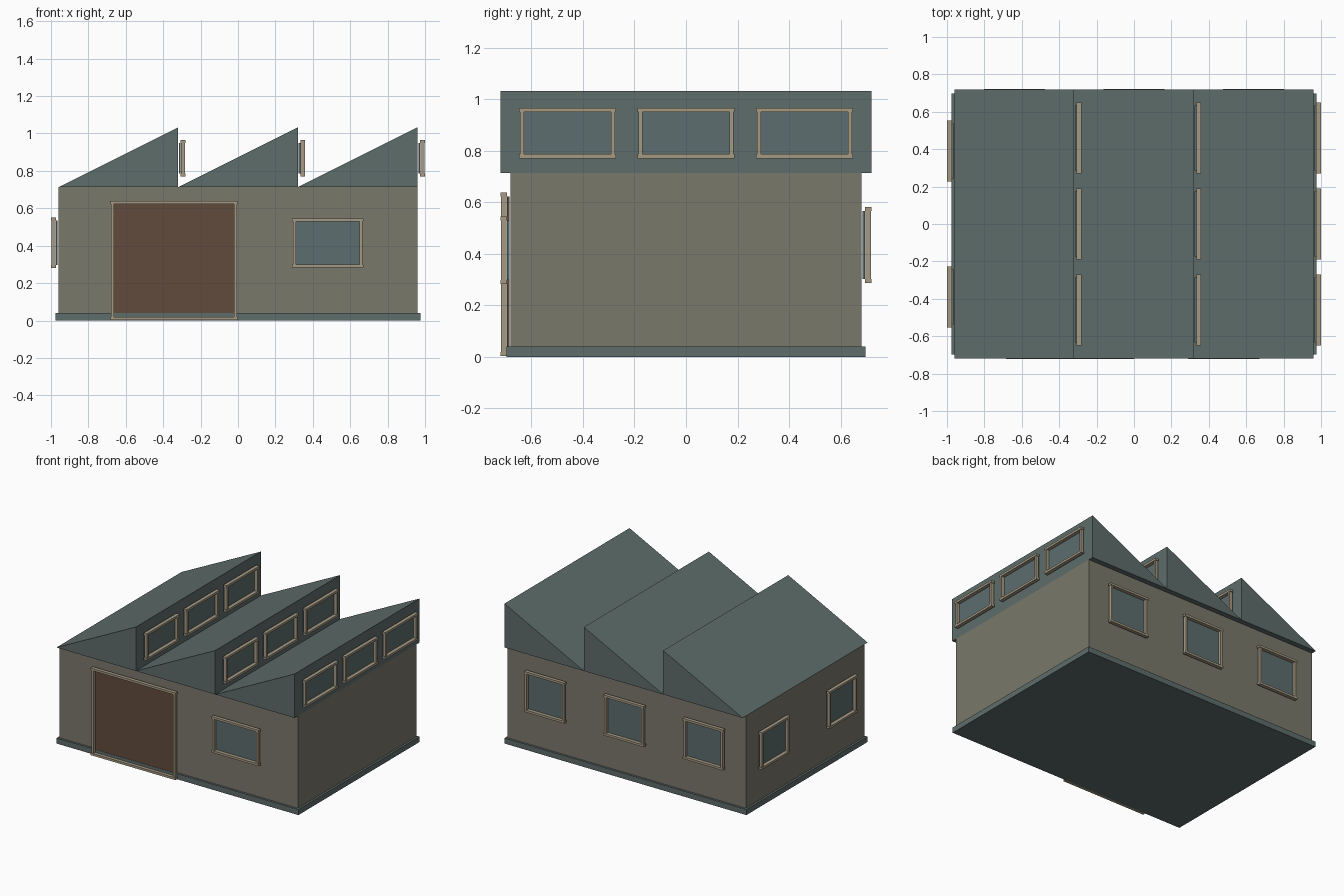
import bpy, bmesh, math
from mathutils import Matrix, Vector

if "Cube" in bpy.data.objects:
    bpy.data.objects.remove(bpy.data.objects["Cube"])


def material(name, rgb):
    lin = [((c / 255 + 0.055) / 1.055) ** 2.4 for c in rgb]
    m = bpy.data.materials.new(name)
    m.diffuse_color = (*lin, 1)
    m.use_nodes = True
    m.node_tree.nodes["Principled BSDF"].inputs["Base Color"].default_value = m.diffuse_color
    return m


WALL = material("wall_stone", (122, 120, 107))
ROOF = material("roof_slate", (94, 109, 107))
GLASS = material("window_glass", (92, 109, 110))
TRIM = material("trim_beige", (165, 154, 132))
DOOR = material("door_brown", (98, 75, 60))


def finish(name, bm, mat, matrix=Matrix()):
    bmesh.ops.recalc_face_normals(bm, faces=bm.faces[:])
    mesh = bpy.data.meshes.new(name)
    bm.to_mesh(mesh)
    bm.free()
    mesh.materials.append(mat)
    ob = bpy.data.objects.new(name, mesh)
    ob.matrix_world = matrix
    bpy.context.collection.objects.link(ob)
    return ob


def add_box(bm, x0, x1, y0, y1, z0, z1):
    m = Matrix.Translation(((x0 + x1) / 2, (y0 + y1) / 2, (z0 + z1) / 2)) \
        @ Matrix.Diagonal((x1 - x0, y1 - y0, z1 - z0, 1))
    bmesh.ops.create_cube(bm, size=1, matrix=m)


def box(name, mat, *ext):
    bm = bmesh.new()
    add_box(bm, *ext)
    return finish(name, bm, mat)


# Framed opening: local -y points out of the wall, x runs along it
def opening(name, pos, angle, w, z0, z1, fill):
    matrix = Matrix.Translation(pos) @ Matrix.Rotation(angle, 4, 'Z')
    t, h = 0.016, w / 2
    bm = bmesh.new()
    add_box(bm, -h + t, h - t, -0.013, -0.004, z0 + t, z1 - t)
    finish(name + "_panel", bm, fill, matrix)
    bm = bmesh.new()
    for z in (z0, z1 - t):
        add_box(bm, -h, h, -0.039, -0.013, z, z + t)
    for s in (-1, 1):
        c = s * (h - 0.005 - t / 2)
        add_box(bm, c - t / 2, c + t / 2, -0.037, -0.015, z0 + t, z1 - t)
    finish(name + "_frame", bm, TRIM, matrix)


WX, WY, EAVE, RIDGE = 0.96, 0.682, 0.713, 1.033

# Plinth and walls
box("plinth", ROOF, -0.975, 0.975, -0.697, 0.697, 0, 0.04)
box("walls", WALL, -WX, WX, -WY, WY, 0.03, EAVE)

# Sawtooth roof bays, each with a row of skylights on its upright side
for i in range(3):
    x0 = -WX + i * 0.64
    x1 = x0 + 0.64
    bm = bmesh.new()
    face = bm.faces.new([bm.verts.new(p) for p in
                         ((x0, -0.72, EAVE), (x1, -0.72, EAVE), (x1, -0.72, RIDGE))])
    ext = bmesh.ops.extrude_face_region(bm, geom=[face])
    moved = [g for g in ext["geom"] if isinstance(g, bmesh.types.BMVert)]
    bmesh.ops.translate(bm, verts=moved, vec=(0, 1.44, 0))
    if not any(len(f.verts) == 3 and f.calc_center_median().y < -0.7 for f in bm.faces):
        bmesh.ops.contextual_create(bm, geom=[e for e in bm.edges if e.is_boundary])
    finish(f"roof_bay_{i + 1}", bm, ROOF)
    for j in (-1, 0, 1):
        opening(f"skylight_{i + 1}_{j + 2}", Vector((x1, j * 0.46, 0)),
                math.pi / 2, 0.378, 0.771, 0.966, GLASS)

# Front door and window
opening("door", Vector((-0.342, -WY, 0)), 0, 0.683, 0.003, 0.638, DOOR)
opening("front_window", Vector((0.48, -WY, 0)), 0, 0.38, 0.283, 0.545, GLASS)

# Back windows
for i in (-1, 0, 1):
    opening(f"back_window_{i + 2}", Vector((i * 0.64, WY, 0)),
            math.pi, 0.326, 0.287, 0.582, GLASS)

# Left windows
for i, y in enumerate((-0.39, 0.39)):
    opening(f"left_window_{i + 1}", Vector((-WX, y, 0)),
            -math.pi / 2, 0.326, 0.281, 0.551, GLASS)
